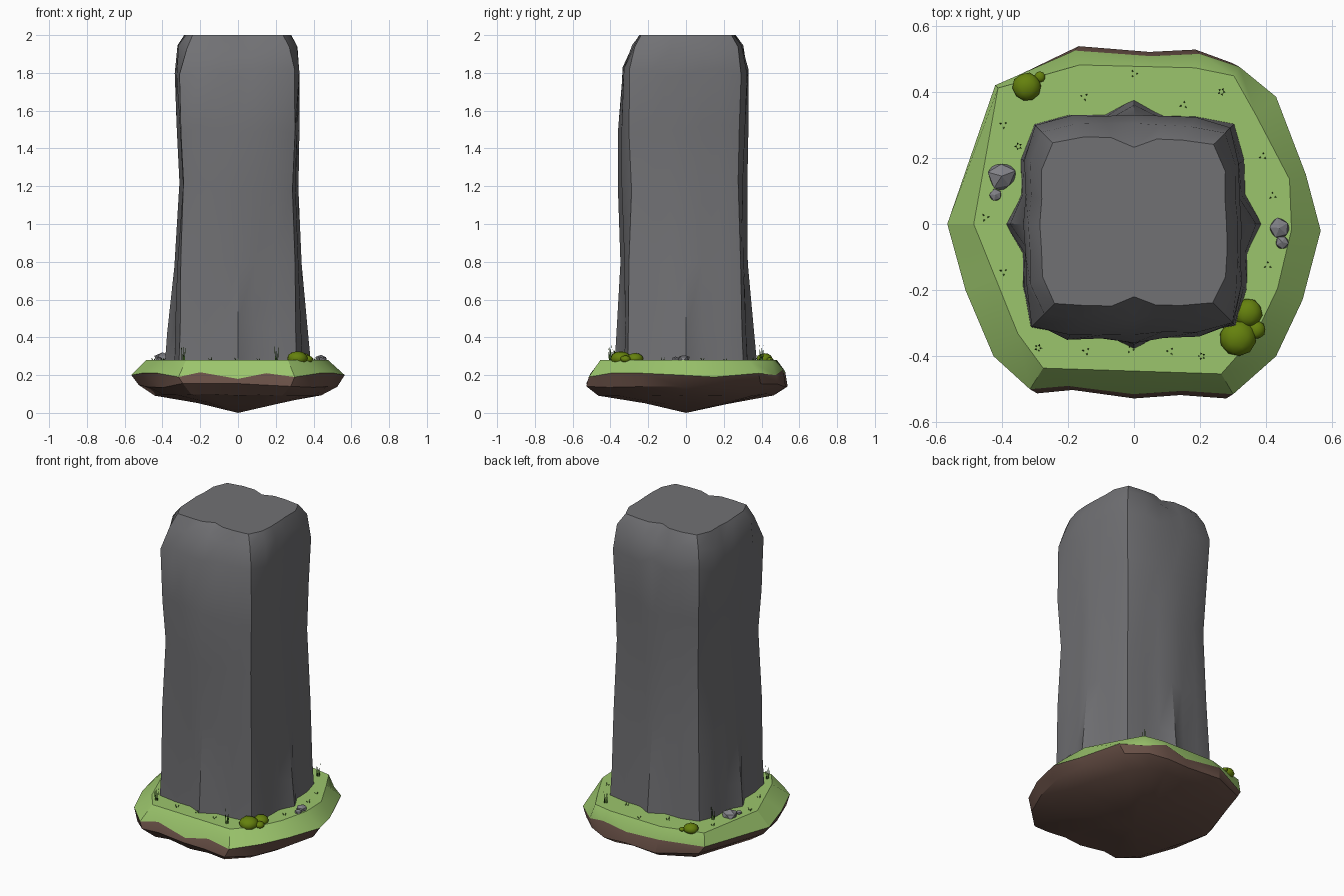
import bpy, bmesh, math, random
from mathutils import Vector, Matrix, geometry

random.seed(4)
if "Cube" in bpy.data.objects:
    bpy.data.objects.remove(bpy.data.objects["Cube"], do_unlink=True)


def material(name, rgb):
    m = bpy.data.materials.new(name)
    m.use_nodes = True
    m.diffuse_color = (*rgb, 1)
    node = next(n for n in m.node_tree.nodes if n.type == 'BSDF_PRINCIPLED')
    node.inputs["Base Color"].default_value = (*rgb, 1)
    return m


STONE = material("stone grey", (0.165, 0.165, 0.175))
GRASS = material("grass green", (0.33, 0.56, 0.15))
DIRT = material("earth brown", (0.14, 0.08, 0.062))
BUSH = material("bush green", (0.13, 0.22, 0.004))
PEBBLE = material("pebble grey", (0.22, 0.22, 0.24))
BLADE = material("blade green", (0.06, 0.16, 0.02))


def finish(bm, name, mats, angle=30):
    mesh = bpy.data.meshes.new(name)
    bmesh.ops.recalc_face_normals(bm, faces=bm.faces)
    bm.to_mesh(mesh)
    bm.free()
    for m in mats:
        mesh.materials.append(m)
    ob = bpy.data.objects.new(name, mesh)
    bpy.context.collection.objects.link(ob)
    if angle:
        bpy.ops.object.select_all(action='DESELECT')
        ob.select_set(True)
        bpy.context.view_layer.objects.active = ob
        bpy.ops.object.shade_smooth_by_angle(angle=math.radians(angle))
    return ob


def loft(bm, rings, mat_of_band):
    """Join rings of equal length with quads; returns the vertex rings."""
    vs = [[bm.verts.new(p) for p in ring] for ring in rings]
    n = len(vs[0])
    for k, (a, b) in enumerate(zip(vs, vs[1:])):
        for i in range(n):
            j = (i + 1) % n
            bm.faces.new((a[i], a[j], b[j], b[i])).material_index = mat_of_band(k)
    return vs


# Stone pillar: rounded-square rings (height, left, right, front, back, mid bulge)
LEVELS = [(0.22, 0.345, 0.345, 0.335, 0.335, 0.045),
          (0.45, 0.34, 0.335, 0.33, 0.325, 0.035),
          (0.8, 0.325, 0.325, 0.335, 0.315, 0.012),
          (1.2, 0.295, 0.305, 0.345, 0.31, 0.015),
          (1.5, 0.315, 0.315, 0.35, 0.32, 0.01),
          (1.8, 0.335, 0.325, 0.335, 0.33, 0.0),
          (1.92, 0.32, 0.315, 0.285, 0.305, 0.0),
          (2.0, 0.285, 0.28, 0.25, 0.262, -0.03)]
SIDES = 24
flutes = [random.uniform(-0.025, 0.005) for _ in range(SIDES)]


def pillar_ring(z, left, right, front, back, bulge):
    ring = []
    for i in range(SIDES):
        t = math.tau * i / SIDES
        c, s = math.cos(t), math.sin(t)
        a, b = (right if c > 0 else left), (back if s > 0 else front)
        r = (abs(c / a) ** 8 + abs(s / b) ** 8) ** (-1 / 8)
        axis = i % (SIDES // 4) == 0
        if axis and (bulge > 0 or abs(s) > 0.5):
            r += bulge
        elif not axis:
            r *= 1 + flutes[i] + random.uniform(-0.012, 0.008)
        drop = 0 if z in (LEVELS[0][0], LEVELS[-1][0]) else random.uniform(-0.03, 0.03)
        ring.append((r * c, r * s, z + drop))
    return ring


bm = bmesh.new()
rings = loft(bm, [pillar_ring(*lv) for lv in LEVELS], lambda k: 0)
bm.faces.new(rings[-1])
bm.faces.new(rings[0])
finish(bm, "stone_pillar", [STONE], 28)

# Ground island: wavy rim (x, y, height) and the flat lawn outline
RIM = [(-0.565, 0, 0.2), (-0.51, -0.2, 0.21), (-0.425, -0.4, 0.21), (-0.315, -0.5, 0.19),
       (-0.2, -0.49, 0.215), (0, -0.515, 0.18), (0.15, -0.505, 0.21), (0.3, -0.515, 0.19),
       (0.43, -0.4, 0.21), (0.51, -0.23, 0.21), (0.565, -0.02, 0.2), (0.52, 0.15, 0.19),
       (0.43, 0.385, 0.21), (0.32, 0.475, 0.2), (0.2, 0.515, 0.23), (0.05, 0.508, 0.2),
       (-0.18, 0.525, 0.22), (-0.42, 0.42, 0.2)]
LAWN = [Vector(p) for p in ((-0.485, 0), (-0.31, -0.435), (0.31, -0.455), (0.48, -0.1),
                            (0.47, 0.15), (0.29, 0.47), (-0.31, 0.485), (-0.41, 0.42))]


def lawn_edge(p):
    far = Vector(p[:2]) * 3
    for a, b in zip(LAWN, LAWN[1:] + LAWN[:1]):
        hit = geometry.intersect_line_line_2d(Vector((0, 0)), far, a, b)
        if hit:
            return (hit.x, hit.y, 0.28)
    return (p[0] * 0.88, p[1] * 0.88, 0.28)


def dirt_ring(z, sx, sy, wobble):
    return [(x * sx, y * sy, z + random.uniform(-wobble, wobble)) for x, y, h in RIM]


bm = bmesh.new()
rings = loft(bm, [[lawn_edge(p) for p in RIM], RIM, dirt_ring(0.145, 0.93, 1.025, 0.012),
                  dirt_ring(0.095, 0.78, 0.9, 0.006), dirt_ring(0.05, 0.38, 0.42, 0.008)],
             lambda k: 0 if k == 0 else 1)
bm.faces.new(rings[0]).material_index = 0
tip = bm.verts.new((0, 0, 0))
low = rings[-1]
for i in range(len(low)):
    bm.faces.new((low[i], low[(i + 1) % len(low)], tip)).material_index = 1
finish(bm, "ground_island", [GRASS, DIRT], 28)


# Bushes and pebbles: clusters of squashed blobs (x, y, radius)
def cluster(name, blobs, mat, squash, detail, jitter, angle):
    bm = bmesh.new()
    for x, y, r in blobs:
        made = bmesh.ops.create_icosphere(bm, subdivisions=detail, radius=r)["verts"]
        turn = Matrix.Rotation(random.uniform(0, 3), 3, 'Z')
        for v in made:
            co = turn @ v.co * (1 + random.uniform(-jitter, jitter))
            v.co = (co.x + x, co.y + y, co.z * squash + 0.28 + r * 0.15)
    finish(bm, name, [mat], angle)


cluster("front_bush", [(0.315, -0.345, 0.055), (0.345, -0.27, 0.044), (0.37, -0.32, 0.028)],
        BUSH, 0.7, 2, 0.03, 40)
cluster("back_bush", [(-0.325, 0.415, 0.043), (-0.285, 0.445, 0.017)], BUSH, 0.7, 2, 0.03, 40)
cluster("left_pebbles", [(0.44, -0.012, 0.035), (0.448, -0.055, 0.022)], PEBBLE, 0.7, 1, 0.12, 0)
cluster("right_pebbles", [(-0.4, 0.145, 0.045), (-0.418, 0.088, 0.02)], PEBBLE, 0.7, 1, 0.12, 0)

# Grass tufts: short sprigs and a few tall ones, made of thin crossed blades
SHORT = [(0, 0.455), (-0.15, 0.385), (-0.395, 0.3), (-0.45, 0.02), (-0.395, -0.145),
         (-0.145, -0.385), (-0.01, -0.38), (0.11, -0.385), (0.405, -0.125), (0.42, 0.085),
         (0.39, 0.205), (0.15, 0.36)]
TALL = [(-0.29, -0.375), (0.205, -0.4), (-0.35, 0.235), (0.265, 0.4)]

bm = bmesh.new()
for spots, height, count in ((SHORT, 0.015, 3), (TALL, 0.085, 5)):
    for x, y in spots:
        for i in range(count):
            t = math.tau * i / count + x * 9
            out = Vector((math.cos(t), math.sin(t), 0))
            side = Vector((-out.y, out.x, 0)) * 0.003
            foot = Vector((x, y, 0.278)) + out * 0.006
            top = foot + out * 0.007 + Vector((0, 0, height * random.uniform(0.7, 1.2)))
            bm.faces.new([bm.verts.new(p) for p in (foot - side, foot + side, top)])
            bm.faces.new([bm.verts.new(p) for p in (foot - out * 0.003, foot + out * 0.003, top)])
finish(bm, "grass_tufts", [BLADE], 0)
